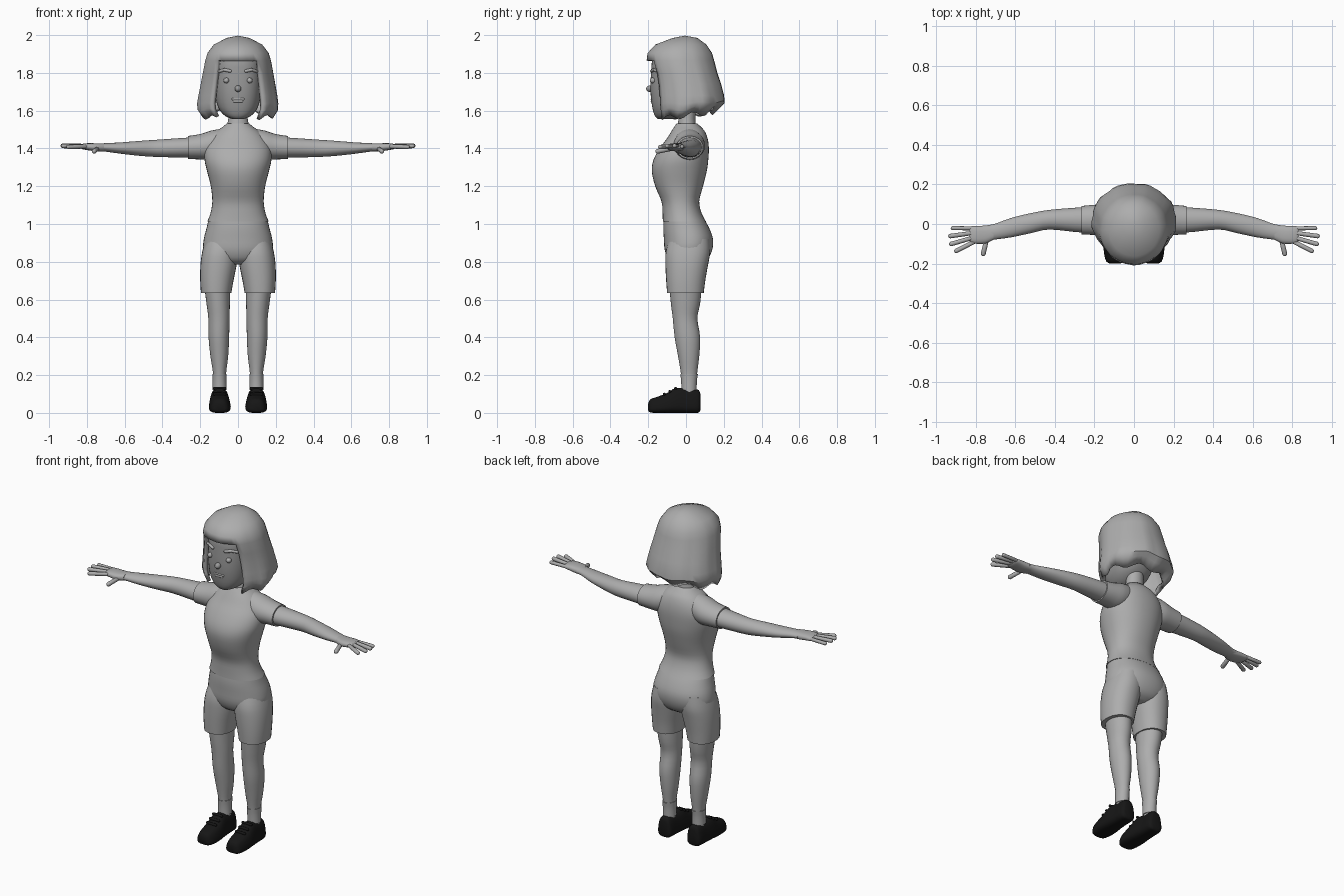
import bpy, bmesh, math
from mathutils import Vector


def material(name, v):
    m = bpy.data.materials.new(name)
    m.diffuse_color = (v, v, v, 1)
    return m


GREY = material("light grey", 0.42)
FACE = material("face grey", 0.32)
BLACK = material("black", 0.008)


def finish(name, bm, mat, mirror=False, angle=50):
    bmesh.ops.recalc_face_normals(bm, faces=bm.faces)
    me = bpy.data.meshes.new(name)
    bm.to_mesh(me)
    bm.free()
    me.materials.append(mat)
    for p in me.polygons:
        p.use_smooth = True
    me.set_sharp_from_angle(angle=math.radians(angle))
    ob = bpy.data.objects.new(name, me)
    bpy.context.collection.objects.link(ob)
    if mirror:
        ob.modifiers.new("mirror", 'MIRROR').use_mirror_merge = False
    return ob


def refine(rings, steps):
    """Catmull-Rom interpolation between rings."""
    out = []
    for i in range(len(rings) - 1):
        a, b, c, d = (rings[max(0, min(len(rings) - 1, i + k))] for k in (-1, 0, 1, 2))
        for s in range(steps):
            t = s / steps
            out.append([0.5 * (2 * q + (r - p) * t + (2 * p - 5 * q + 4 * r - w) * t * t
                               + (3 * q - p - 3 * r + w) * t ** 3)
                        for p, q, r, w in zip(a, b, c, d)])
    return out + [list(rings[-1])]


def loft(name, rings, axis, mat, mirror=False, n=28, power=2.0, taper=0.0, steps=3):
    """Skin rings of (position, u low, u high, v low, v high) along an axis."""
    bm = bmesh.new()
    loops = []
    for t, u0, u1, v0, v1 in refine(rings, steps):
        loop = []
        for k in range(n):
            a = 2 * math.pi * k / n
            c, s = math.cos(a), math.sin(a)
            cu = math.copysign(abs(c) ** (2 / power), c)
            cv = math.copysign(abs(s) ** (2 / power), s)
            u = (u0 + u1) / 2 + (u1 - u0) / 2 * cu * (1 - taper * (cv + 1) / 2)
            v = (v0 + v1) / 2 + (v1 - v0) / 2 * cv
            loop.append(bm.verts.new({'z': (u, v, t), 'x': (t, u, v), 'y': (u, t, v)}[axis]))
        loops.append(loop)
    for a, b in zip(loops, loops[1:]):
        for k in range(n):
            bm.faces.new((a[k], a[(k + 1) % n], b[(k + 1) % n], b[k]))
    bm.faces.new(loops[0])
    bm.faces.new(loops[-1])
    return finish(name, bm, mat, mirror)


def capsules(name, items, mat, mirror=False):
    """Rounded rods, each (start, end, radius)."""
    bm = bmesh.new()
    for p0, p1, r in items:
        p0, p1 = Vector(p0), Vector(p1)
        d = p1 - p0
        vs = bmesh.ops.create_uvsphere(bm, u_segments=12, v_segments=8, radius=r)["verts"]
        q = d.to_track_quat('Z', 'Y')
        for v in vs:
            if v.co.z > -1e-5:
                v.co.z += d.length
            v.co = q @ v.co + p0
    return finish(name, bm, mat, mirror)


def sym(rows):
    return [(z, -w, w, f, b) for z, w, f, b in rows]


# Shirt body and sleeves
loft("shirt", sym([(1.012, .163, -.123, .106), (1.06, .145, -.124, .082), (1.12, .136, -.13, .07),
                   (1.2, .144, -.163, .09), (1.28, .164, -.181, .11), (1.34, .177, -.172, .118),
                   (1.4, .175, -.14, .121), (1.45, .15, -.103, .115), (1.49, .115, -.078, .1),
                   (1.515, .08, -.062, .078), (1.532, .06, -.05, .06)]), 'z', GREY, n=40, power=2.2)
loft("sleeve", [(.07, -.055, .085, 1.36, 1.507), (.14, -.065, .1, 1.34, 1.495),
                (.2, -.056, .097, 1.342, 1.476), (.265, -.052, .091, 1.344, 1.466)], 'x', GREY, True)

# Shorts
loft("shorts_seat", sym([(.785, .06, -.05, .07), (.81, .14, -.09, .112), (.86, .182, -.112, .138),
                         (.92, .181, -.117, .143), (.98, .166, -.12, .122), (1.03, .155, -.117, .094)]),
     'z', GREY, n=40, power=2.2)
loft("shorts_leg", [(.635, .035, .196, -.1, .094), (.7, .024, .2, -.105, .102), (.78, .008, .199, -.109, .116),
                    (.85, 0, .19, -.108, .128), (.92, 0, .172, -.09, .125)], 'z', GREY, True, power=2.2)

# Legs, cuffs and shoes
loft("leg", [(.1, .065, .13, -.02, .052), (.2, .064, .131, -.026, .058), (.3, .052, .146, -.042, .07),
             (.4, .047, .156, -.06, .075), (.5, .045, .157, -.07, .06), (.58, .043, .167, -.08, .075),
             (.68, .042, .18, -.09, .085)], 'z', GREY, True)
loft("sock_cuff", [(.12, .06, .135, -.024, .056), (.17, .061, .134, -.026, .058),
                   (.207, .06, .135, -.03, .063)], 'z', GREY, True)
loft("shoe", [(-.2, .066, .125, .012, .05), (-.188, .046, .147, .002, .072), (-.15, .033, .159, 0, .086),
              (-.1, .03, .163, 0, .105), (-.055, .035, .16, 0, .132), (0, .042, .154, 0, .128),
              (.045, .044, .152, 0, .125), (.068, .05, .145, .002, .12), (.076, .065, .13, .015, .1)],
     'y', BLACK, True, power=3, taper=.35)
capsules("shoe_lace", [((.07, y, z), (.125, y, z), .008)
                       for y, z in ((-.115, .099), (-.085, .113), (-.055, .13))], BLACK, True)

# Arms and hands
loft("arm", [(.22, -.046, .086, 1.35, 1.46), (.3, -.04, .082, 1.352, 1.455), (.43, -.028, .071, 1.355, 1.446),
             (.52, -.046, .055, 1.361, 1.44), (.62, -.067, .031, 1.372, 1.432),
             (.7, -.078, .002, 1.383, 1.428), (.74, -.084, -.006, 1.386, 1.426)], 'x', GREY, True)
loft("palm", [(.71, -.08, -.006, 1.385, 1.427), (.75, -.098, -.008, 1.385, 1.427),
              (.79, -.1, -.01, 1.39, 1.428), (.82, -.097, -.011, 1.395, 1.425),
              (.832, -.085, -.02, 1.4, 1.42)], 'x', GREY, True, n=20, power=2.5)
capsules("fingers", [((.8, -.022, 1.411), (.916, -.021, 1.41), .0105),
                     ((.8, -.043, 1.414), (.928, -.061, 1.414), .0115),
                     ((.8, -.065, 1.413), (.924, -.101, 1.413), .0115),
                     ((.8, -.086, 1.41), (.898, -.136, 1.408), .0115),
                     ((.745, -.08, 1.398), (.762, -.15, 1.385), .0125)], GREY, True)

# Neck, head and face
loft("neck", sym([(1.49, .066, -.05, .06), (1.54, .054, -.042, .05), (1.58, .05, -.037, .05),
                  (1.68, .05, -.035, .055)]), 'z', GREY)
loft("head", sym([(1.557, .035, -.15, -.05), (1.575, .072, -.166, 0), (1.62, .106, -.179, .06),
                  (1.7, .122, -.188, .1), (1.8, .127, -.185, .125), (1.88, .12, -.172, .12),
                  (1.94, .075, -.1, .07)]), 'z', FACE, n=40, power=2.4)
capsules("eye", [((.062, -.174, 1.76), (.062, -.177, 1.76), .015)], GREY, True)
capsules("eyebrow", [((.042, -.181, 1.81), (.072, -.17, 1.816), .009),
                     ((.072, -.17, 1.816), (.098, -.147, 1.808), .008)], GREY, True)
capsules("nose", [((0, -.188, 1.718), (0, -.194, 1.716), .017)], FACE)
capsules("lips", [((-.027, -.18, 1.661), (.027, -.18, 1.661), .007),
                  ((-.02, -.179, 1.65), (.02, -.179, 1.65), .008)], GREY)

# Bobbed hair shell with a fringe and an open face
N, OPEN = 48, 5
rows = [(1.985, .06, -.07, .06), (1.95, .128, -.162, .108), (1.905, .162, -.203, .138),
        (1.865, .174, -.208, .15), (1.8, .186, -.19, .167), (1.74, .197, -.182, .188),
        (1.68, .208, -.178, .203), (1.635, .214, -.176, .206), (1.6, .212, -.168, .18),
        (1.555, .185, -.158, .14)]
bm = bmesh.new()
grid = []
for i, (z, w, f, b) in enumerate(rows):
    ring = []
    for k in range(N):
        a = 2 * math.pi * k / N
        back = (1 - math.cos(a)) / 2
        wave = 1 + .003 * i * (math.sin(9 * a + .25 * i) * .6 + math.sin(16 * a) * .4)
        drop = max(0, i - 6) / 3
        lift = drop * (.035 * back + .014 * math.sin(7 * a + 1))
        ring.append(bm.verts.new((w * math.sin(a) * wave,
                                  (f + b) / 2 - (b - f) / 2 * math.cos(a) * wave, z + lift)))
    grid.append(ring)
crown = bm.verts.new((0, -.005, 1.997))
for k in range(N):
    j = (k + 1) % N
    bm.faces.new((crown, grid[0][k], grid[0][j]))
    for i in range(len(rows) - 1):
        if i >= 3 and (k < OPEN or k >= N - OPEN):
            continue
        bm.faces.new((grid[i][k], grid[i + 1][k], grid[i + 1][j], grid[i][j]))
loose = [v for v in bm.verts if not v.link_faces]
bmesh.ops.delete(bm, geom=loose, context='VERTS')
hair = finish("hair", bm, GREY, angle=40)
shell = hair.modifiers.new("thickness", 'SOLIDIFY')
shell.thickness = .022
shell.offset = -1
